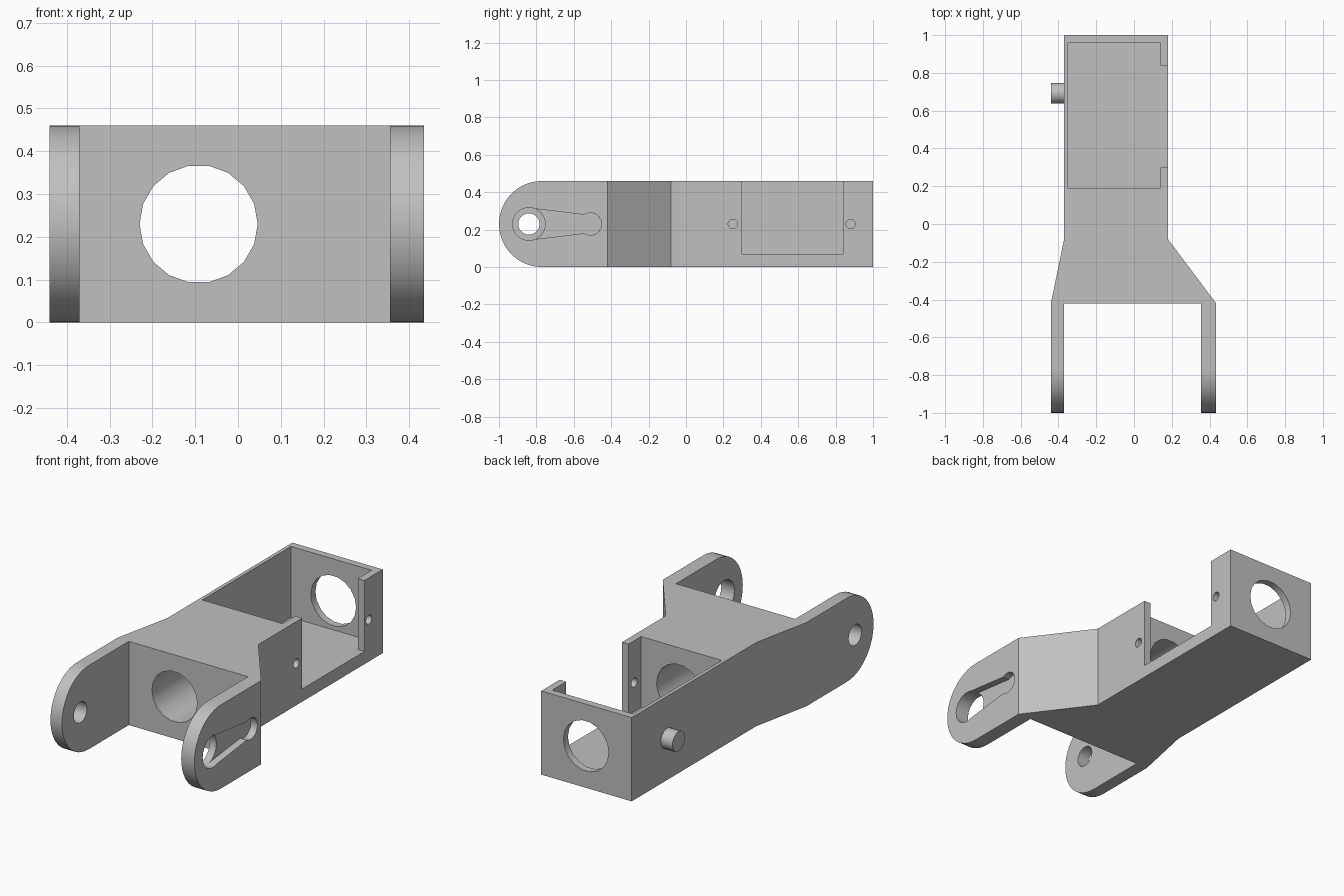
import bpy, bmesh, math
from mathutils import Vector

cube = bpy.data.objects.get("Cube")
if cube:
    bpy.data.objects.remove(cube, do_unlink=True)

grey = bpy.data.materials.new("plain grey")
grey.use_nodes = True
colour = (0.53, 0.53, 0.53, 1)
grey.diffuse_color = colour
grey.node_tree.nodes["Principled BSDF"].inputs["Base Color"].default_value = colour

HEIGHT = 0.46
MID = HEIGHT / 2
PLACE = {"x": lambda a, b, t: (t, a, b),
         "y": lambda a, b, t: (a, t, b),
         "z": lambda a, b, t: (a, b, t)}


def prism(name, axis, points, start, end):
    """Extrude a closed profile along an axis."""
    bm = bmesh.new()
    verts = [bm.verts.new(PLACE[axis](a, b, start)) for a, b in points]
    face = bm.faces.new(verts)
    top = bmesh.ops.extrude_face_region(bm, geom=[face])["geom"]
    moved = [g for g in top if isinstance(g, bmesh.types.BMVert)]
    bmesh.ops.translate(bm, verts=moved, vec=Vector(PLACE[axis](0, 0, end - start)))
    bmesh.ops.recalc_face_normals(bm, faces=bm.faces)
    mesh = bpy.data.meshes.new(name)
    bm.to_mesh(mesh)
    bm.free()
    mesh.materials.append(grey)
    obj = bpy.data.objects.new(name, mesh)
    bpy.context.collection.objects.link(obj)
    return obj


def circle(a, b, r, n=18):
    return [(a + r * math.cos(math.tau * i / n), b + r * math.sin(math.tau * i / n))
            for i in range(n)]


def rect(a0, a1, b0, b1):
    return [(a0, b0), (a1, b0), (a1, b1), (a0, b1)]


def combine(target, tool, operation="DIFFERENCE"):
    """Apply a boolean and discard its tool."""
    mod = target.modifiers.new("cut", "BOOLEAN")
    mod.operation = operation
    mod.solver = "EXACT"
    mod.object = tool
    bpy.context.view_layer.objects.active = target
    bpy.ops.object.modifier_apply(modifier=mod.name)
    bpy.data.objects.remove(tool, do_unlink=True)


# Forked body outline, seen from above
outline = [(-0.37, 1), (-0.37, -0.08), (-0.44, -0.42), (-0.44, -1), (-0.37, -1),
           (-0.37, -0.42), (0.355, -0.42), (0.355, -1), (0.435, -1), (0.435, -0.42),
           (0.18, -0.08), (0.18, 1)]
body = prism("bracket_body", "z", outline, 0, HEIGHT)

# Round the fork tips with a side profile
steps = 24
tip = [(-1 + MID - MID * math.sin(math.pi * i / steps),
        MID + MID * math.cos(math.pi * i / steps)) for i in range(steps + 1)]
combine(body, prism("tip_rounder", "x", tip + [(1.2, 0), (1.2, HEIGHT)], -1, 1), "INTERSECT")

# Motor pocket and side window
combine(body, prism("pocket", "z", rect(-0.35, 0.14, 0.19, 0.96), 0.07, 0.6))
combine(body, prism("window", "z", rect(0.1, 0.3, 0.3, 0.84), 0.07, 0.6))

# Long bore through the body and rear wall
combine(body, prism("bore", "y", circle(-0.092, MID, 0.138), -0.6, 1.1))

# Screw holes in the side wall
for y in (0.25, 0.88):
    combine(body, prism("screw_hole", "x", circle(y, MID, 0.025), 0.1, 0.3))

# Pivot holes in the two fork arms
PIVOT = -0.84
combine(body, prism("pivot_hole", "x", circle(PIVOT, MID, 0.057), -0.6, -0.2))
combine(body, prism("hub_hole", "x", circle(PIVOT, MID, 0.088), 0.2, 0.6))

# Tapered lever recess on the outside of the left arm
lever = [(PIVOT, MID - 0.085), (-0.53, MID - 0.048), (-0.53, MID + 0.048), (PIVOT, MID + 0.085)]
combine(body, prism("lever_recess", "x", lever, 0.395, 0.6))
combine(body, prism("lever_end", "x", circle(-0.512, MID, 0.06), 0.395, 0.6))

# Side peg
peg = prism("pivot_peg", "x", circle(0.692, MID, 0.055), -0.44, -0.365)

# Smooth curved surfaces, keeping creases crisp
for obj in (body, peg):
    bpy.ops.object.select_all(action="DESELECT")
    obj.select_set(True)
    bpy.context.view_layer.objects.active = obj
    bpy.ops.object.shade_smooth_by_angle(angle=math.radians(30))

# Keep the upright bends of the body sharp
for edge in body.data.edges:
    a, b = (body.data.vertices[i].co for i in edge.vertices)
    if abs(a.z - b.z) > 0.4:
        edge.use_edge_sharp = True
